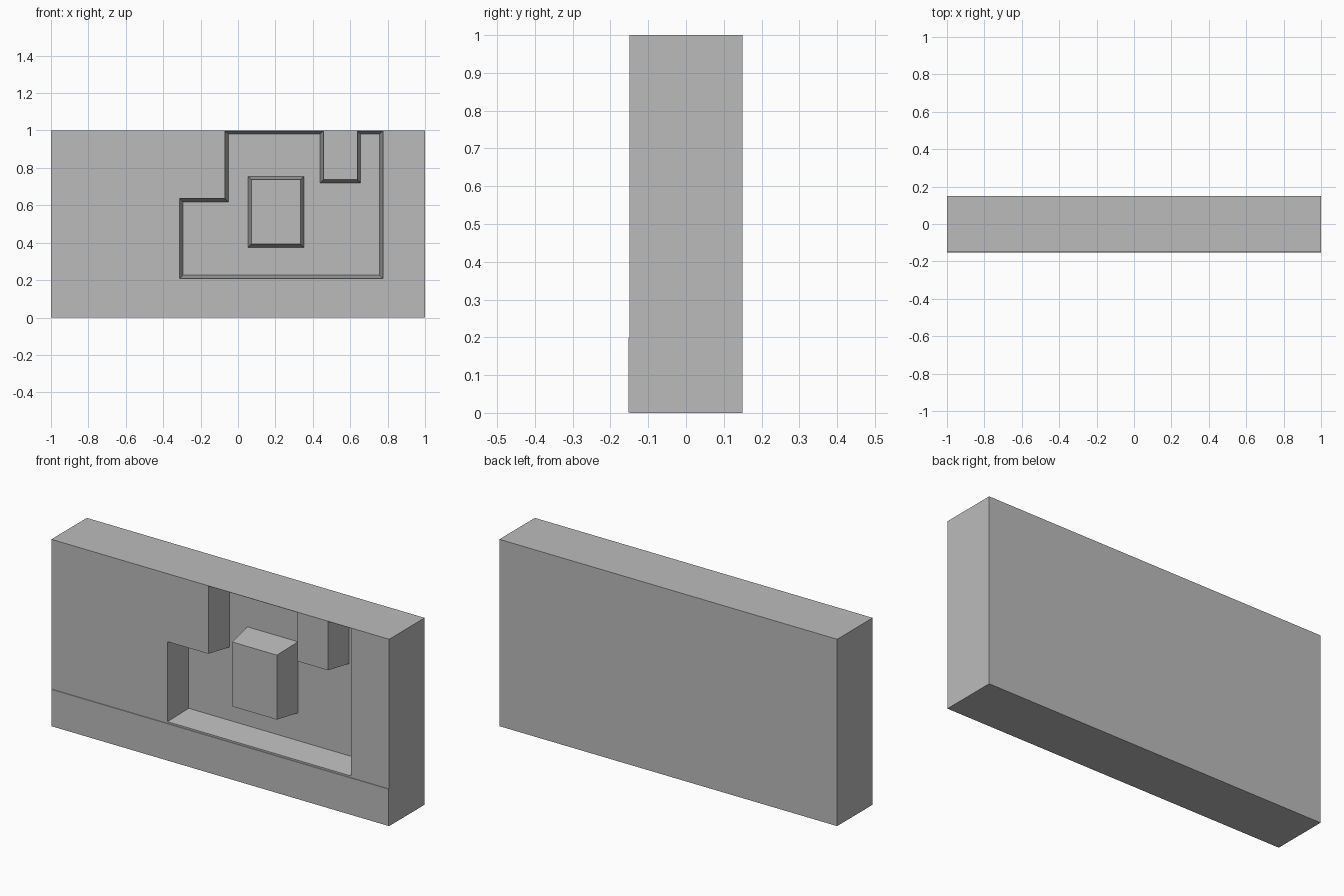
import bpy
import bmesh

if "Cube" in bpy.data.objects:
    bpy.data.objects.remove(bpy.data.objects["Cube"], do_unlink=True)

FRONT, BACK, FLOOR = -0.15, 0.15, 0.003
DRAFT = 0.018

grey = bpy.data.materials.new("plain grey")
grey.use_nodes = True
colour = (0.5, 0.5, 0.5, 1)
grey.diffuse_color = colour
grey.node_tree.nodes["Principled BSDF"].inputs["Base Color"].default_value = colour


def add_object(name, bm):
    bmesh.ops.recalc_face_normals(bm, faces=bm.faces)
    mesh = bpy.data.meshes.new(name)
    bm.to_mesh(mesh)
    bm.free()
    mesh.materials.append(grey)
    obj = bpy.data.objects.new(name, mesh)
    bpy.context.collection.objects.link(obj)
    return obj


def rect(x0, x1, z0, z1):
    return [(x0, z0), (x1, z0), (x1, z1), (x0, z1)]


def shrink(outline, d):
    """Move every side of an axis-aligned, counter-clockwise outline inward."""
    result = []
    for i, p in enumerate(outline):
        dx = dz = 0
        for a, b in ((outline[i - 1], p), (p, outline[(i + 1) % len(outline)])):
            if a[1] == b[1]:
                dz = d if b[0] > a[0] else -d
            else:
                dx = -d if b[1] > a[1] else d
        result.append((p[0] + dx, p[1] + dz))
    return result


def ring(bm, outline, y):
    verts = [bm.verts.new((x, y, z)) for x, z in outline]
    edges = [bm.edges.new((verts[i - 1], verts[i])) for i in range(len(verts))]
    return verts, edges


def walls(bm, a, b):
    for i in range(len(a[0])):
        bm.faces.new((a[0][i - 1], a[0][i], b[0][i], b[0][i - 1]))


def fill_between(bm, a, b):
    bmesh.ops.triangle_fill(bm, use_beauty=True, edges=a[1] + b[1], normal=(0, -1, 0))


# Stepped outline of the pocket, with a notch hanging from its top edge
pocket = [(-0.312, 0.208), (0.775, 0.208), (0.775, 0.998), (0.638, 0.998),
          (0.638, 0.737), (0.457, 0.737), (0.457, 0.998), (-0.07, 0.998),
          (-0.07, 0.636), (-0.312, 0.636)]
island = rect(0.053, 0.353, 0.374, 0.755)

# Slab with the drafted pocket and the block standing in it
bm = bmesh.new()
back = ring(bm, rect(-1, 1, 0, 1), BACK)
front = ring(bm, rect(-1, 1, 0, 1), FRONT)
rim = ring(bm, pocket, FRONT)
pocket_floor = ring(bm, shrink(pocket, DRAFT), FLOOR)
block_base = ring(bm, island, FLOOR)
block_face = ring(bm, shrink(island, DRAFT), FRONT)
bm.faces.new(back[0])
bm.faces.new(block_face[0])
walls(bm, back, front)
walls(bm, rim, pocket_floor)
walls(bm, block_base, block_face)
fill_between(bm, front, rim)
fill_between(bm, pocket_floor, block_base)
add_object("recessed_slab", bm)

# Very shallow ledge along the foot of the front
bm = bmesh.new()
ledge_back = ring(bm, rect(-0.999, 0.999, 0.001, 0.2), FRONT + 0.002)
ledge_face = ring(bm, rect(-0.999, 0.999, 0.001, 0.198), FRONT - 0.002)
bm.faces.new(ledge_back[0])
bm.faces.new(ledge_face[0])
walls(bm, ledge_back, ledge_face)
add_object("foot_ledge", bm)
